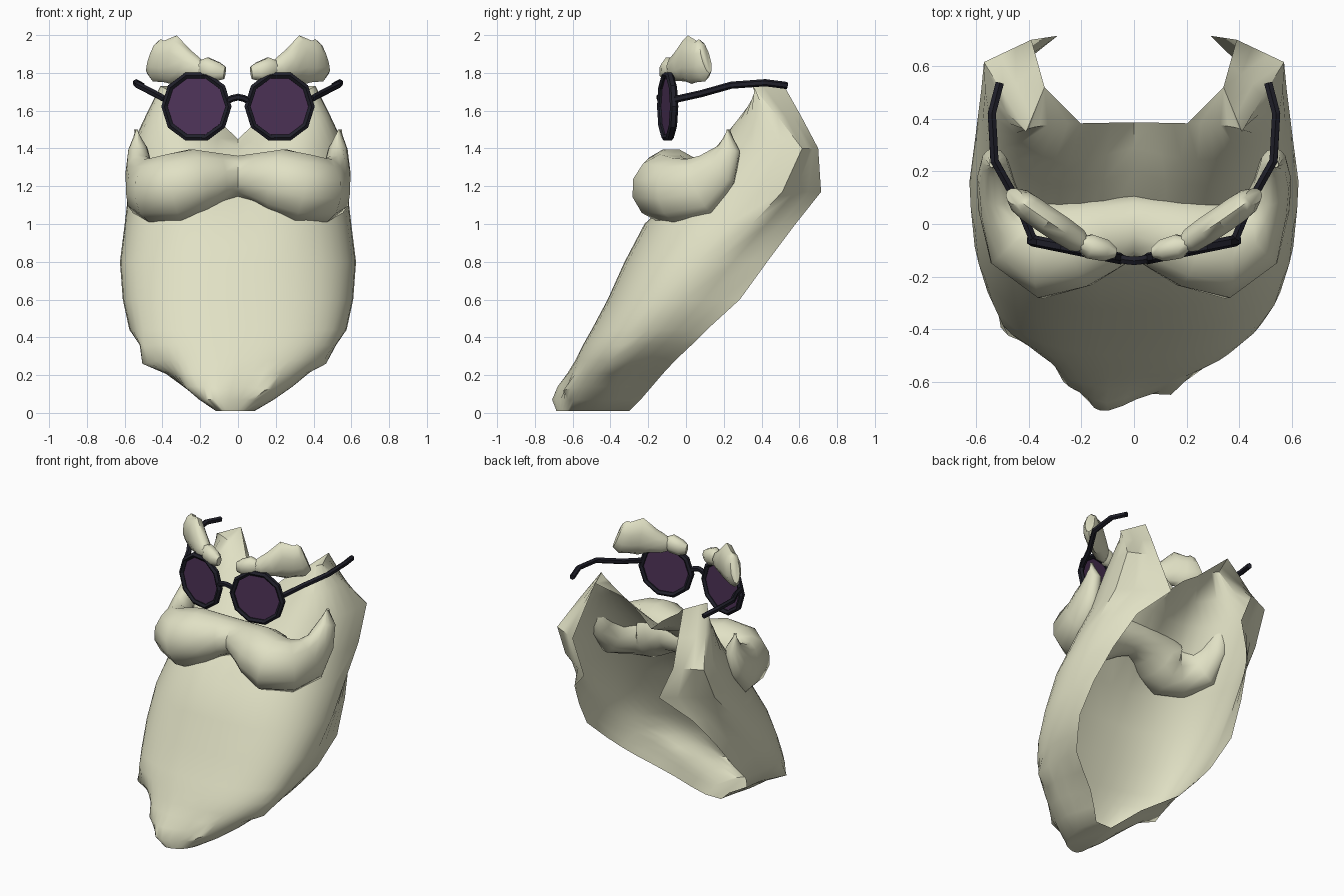
import bpy, bmesh, math
from mathutils import Vector

if "Cube" in bpy.data.objects:
    bpy.data.objects.remove(bpy.data.objects["Cube"])


def material(name, color):
    m = bpy.data.materials.new(name)
    m.diffuse_color = (*color, 1)
    m.use_nodes = True
    m.node_tree.nodes["Principled BSDF"].inputs["Base Color"].default_value = m.diffuse_color
    return m


HAIR = material("cream hair", (0.75, 0.75, 0.555))
FRAME = material("dark frame", (0.014, 0.014, 0.023))
LENS = material("purple lens", (0.078, 0.034, 0.1))


def make(name, verts, faces, mat, fix=True):
    me = bpy.data.meshes.new(name)
    me.from_pydata([tuple(v) for v in verts], [], faces)
    if fix:
        bm = bmesh.new()
        bm.from_mesh(me)
        bmesh.ops.recalc_face_normals(bm, faces=bm.faces)
        bm.to_mesh(me)
        bm.free()
    me.materials.append(mat)
    ob = bpy.data.objects.new(name, me)
    bpy.context.collection.objects.link(ob)
    return ob


def sweep(name, path, mat, sides=10, closed=False):
    """Tube through (x, y, z, horizontal radius, vertical radius) points."""
    pts = [Vector(p[:3]) for p in path]
    n = len(pts)
    verts, faces = [], []
    for i, p in enumerate(path):
        if closed:
            t = pts[(i + 1) % n] - pts[i - 1]
        else:
            t = pts[min(i + 1, n - 1)] - pts[max(i - 1, 0)]
        t.normalize()
        up = Vector((0, 1, 0)) if closed else Vector((0, 0, 1))
        side = t.cross(up).normalized()
        v = side.cross(t)
        for k in range(sides):
            a = 2 * math.pi * (k + 0.5) / sides
            verts.append(pts[i] + side * p[3] * math.cos(a) + v * p[4] * math.sin(a))
    for i in range(n if closed else n - 1):
        for k in range(sides):
            a, b, j = i * sides, ((i + 1) % n) * sides, (k + 1) % sides
            faces.append((a + k, a + j, b + j, b + k))
    if not closed:
        faces += [tuple(range(sides)), tuple(range((n - 1) * sides, n * sides))]
    return make(name, verts, faces, mat)


def flip(p, s):
    return (p[0] * s, *p[1:])


# Beard: open-backed shell.
# centre z, side z, front y, half width, y of widest point, rim x, rim y, centre dent
ROWS = [
    (0.01, 0.01, -0.62, 0.09, -0.45, 0.06, -0.30, 0),
    (0.07, 0.07, -0.62, 0.19, -0.43, 0.13, -0.24, 0),
    (0.14, 0.14, -0.61, 0.29, -0.39, 0.21, -0.18, 0),
    (0.21, 0.21, -0.60, 0.37, -0.34, 0.32, -0.12, 0),
    (0.28, 0.28, -0.58, 0.45, -0.28, 0.43, -0.055, 0),
    (0.36, 0.36, -0.545, 0.52, -0.20, 0.49, 0.03, 0),
    (0.44, 0.44, -0.50, 0.575, -0.12, 0.54, 0.11, 0),
    (0.60, 0.60, -0.415, 0.61, 0.00, 0.57, 0.285, 0),
    (0.80, 0.80, -0.325, 0.625, 0.16, 0.53, 0.43, 0),
    (1.00, 1.00, -0.22, 0.60, 0.35, 0.46, 0.58, 0),
    (1.17, 1.17, -0.08, 0.58, 0.51, 0.29, 0.715, 0.05),
    (1.37, 1.40, 0.09, 0.57, 0.615, 0.39, 0.70, 0.11),
    (1.405, 1.57, 0.20, 0.49, 0.485, 0.365, 0.61, 0.09),
    (1.45, 1.73, 0.385, 0.41, 0.35, 0.34, 0.52, 0),
]
ARC, BACK = 11, 3


def half_section(row):
    zc, zs, yf, w, yw, xr, yr, dent = row
    out = []
    for i in range(ARC + 1):
        a = math.pi / 2 * i / ARC
        x = w * math.sin(a) ** 0.8
        y = yw + (yf - yw) * max(math.cos(a), 0) ** 0.8
        y += dent * max(0, 1 - x / 0.33)
        out.append((x, y, zc + (zs - zc) * (x / w) ** 0.8))
    for i in range(1, BACK + 1):
        f = i / BACK
        out.append((w + (xr - w) * f, yw + (yr - yw) * f, zs))
    return out


verts, faces = [], []
for row in ROWS:
    h = half_section(row)
    verts += [Vector(flip(p, -1)) for p in reversed(h[1:])] + [Vector(p) for p in h]
N = 2 * (ARC + BACK) + 1
for i in range(len(ROWS) - 1):
    for j in range(N - 1):
        a = i * N + j
        faces.append((a, a + 1, a + 1 + N, a + N))
faces.append(tuple(reversed(range(N))))
# Sideburn tops: webs from the cheek edge to the rear corner
top, mid = (len(ROWS) - 1) * N, ARC + BACK
for k in range(3, ARC + BACK - 1):
    faces.append((top + N - 1, top + mid + k, top + mid + k + 1))
    faces.append((top, top + mid - k - 1, top + mid - k))
# Loose tufts: centre, pull, radius
TUFTS = [((-0.07, -0.64, 0.09), (-0.06, -0.095, 0.0), 0.13),
         ((-0.24, -0.56, 0.16), (-0.03, -0.04, 0.0), 0.08),
         ((0.12, -0.56, 0.15), (0.0, -0.05, -0.02), 0.05),
         ((-0.46, -0.33, 0.30), (-0.06, -0.05, -0.02), 0.08),
         ((0.45, -0.32, 0.31), (0.02, -0.04, -0.02), 0.07)]
for centre, pull, r in TUFTS:
    c = min(verts, key=lambda v: (v - Vector(centre)).length).copy()
    for v in verts:
        v += Vector(pull) * math.exp(-((v - c).length / r) ** 2)
make("beard", verts, faces, HAIR, fix=False)

# Moustache: two drooping lobes with upturned tails
half = [
    (0.0, -0.01, 1.25, 0.125, 0.115),
    (0.10, -0.035, 1.245, 0.145, 0.135),
    (0.21, -0.07, 1.23, 0.175, 0.175),
    (0.33, -0.09, 1.19, 0.20, 0.19),
    (0.44, -0.04, 1.18, 0.155, 0.175),
    (0.505, 0.075, 1.20, 0.09, 0.165),
    (0.525, 0.165, 1.29, 0.07, 0.12),
    (0.53, 0.23, 1.40, 0.05, 0.06),
    (0.54, 0.225, 1.50, 0.01, 0.01),
]
sweep("moustache", [flip(p, -1) for p in reversed(half[1:])] + half, HAIR, 12)

# Eyebrow: small inner lump and a tall ragged outer part
LUMP = [
    (0.07, -0.11, 1.80, 0.02, 0.035),
    (0.11, -0.10, 1.805, 0.045, 0.055),
    (0.17, -0.085, 1.825, 0.05, 0.062),
    (0.21, -0.07, 1.825, 0.025, 0.04),
]
BROW = [
    (0.18, -0.085, 1.81, 0.025, 0.04),
    (0.22, -0.06, 1.82, 0.05, 0.065),
    (0.28, -0.02, 1.84, 0.055, 0.09),
    (0.34, 0.02, 1.87, 0.055, 0.13),
    (0.39, 0.055, 1.86, 0.055, 0.11),
    (0.43, 0.085, 1.867, 0.05, 0.115),
    (0.455, 0.105, 1.88, 0.03, 0.09),
]
# Spectacle arm
ARM = [(0.385, -0.055, 1.66), (0.44, 0.08, 1.69), (0.53, 0.24, 1.735),
       (0.54, 0.42, 1.748), (0.51, 0.535, 1.733)]
YAW = 0.20

for s, side in ((-1, "left"), (1, "right")):
    sweep(side + "_inner_eyebrow", [flip(p, s) for p in LUMP], HAIR, 8)
    sweep(side + "_outer_eyebrow", [flip(p, s) for p in BROW], HAIR, 10)

    # Ten-sided rim and lens, turned slightly outward
    def on_lens(a, r, d=0.0):
        u = r * math.cos(a)
        return (s * (0.22 + u * math.cos(YAW)), -0.097 + u * math.sin(YAW) + d,
                1.622 + r * math.sin(a))
    angles = [2 * math.pi * k / 10 for k in range(10)]
    sweep(side + "_rim", [(*on_lens(a, 0.173), 0.019, 0.022) for a in angles],
          FRAME, 6, closed=True)
    lv = [on_lens(a, 0.170, d) for d in (-0.004, 0.004) for a in angles]
    lf = [tuple(range(10)), tuple(range(10, 20))]
    lf += [(k, (k + 1) % 10, 10 + (k + 1) % 10, 10 + k) for k in range(10)]
    make(side + "_lens", lv, lf, LENS)
    sweep(side + "_arm", [(*flip(p, s), 0.018, 0.019) for p in ARM], FRAME, 6)

# Bridge over the nose
sweep("bridge", [(x, y, z, 0.018, 0.018) for x, y, z in (
    (-0.06, -0.13, 1.65), (-0.03, -0.137, 1.665), (0, -0.14, 1.672),
    (0.03, -0.137, 1.665), (0.06, -0.13, 1.65))], FRAME, 6)

# Smooth hair, crisp spectacles
bpy.ops.object.select_all(action='DESELECT')
for ob in bpy.context.scene.objects:
    if ob.data.materials[0] == HAIR:
        ob.select_set(True)
        bpy.context.view_layer.objects.active = ob
bpy.ops.object.shade_smooth_by_angle(angle=math.radians(50))
